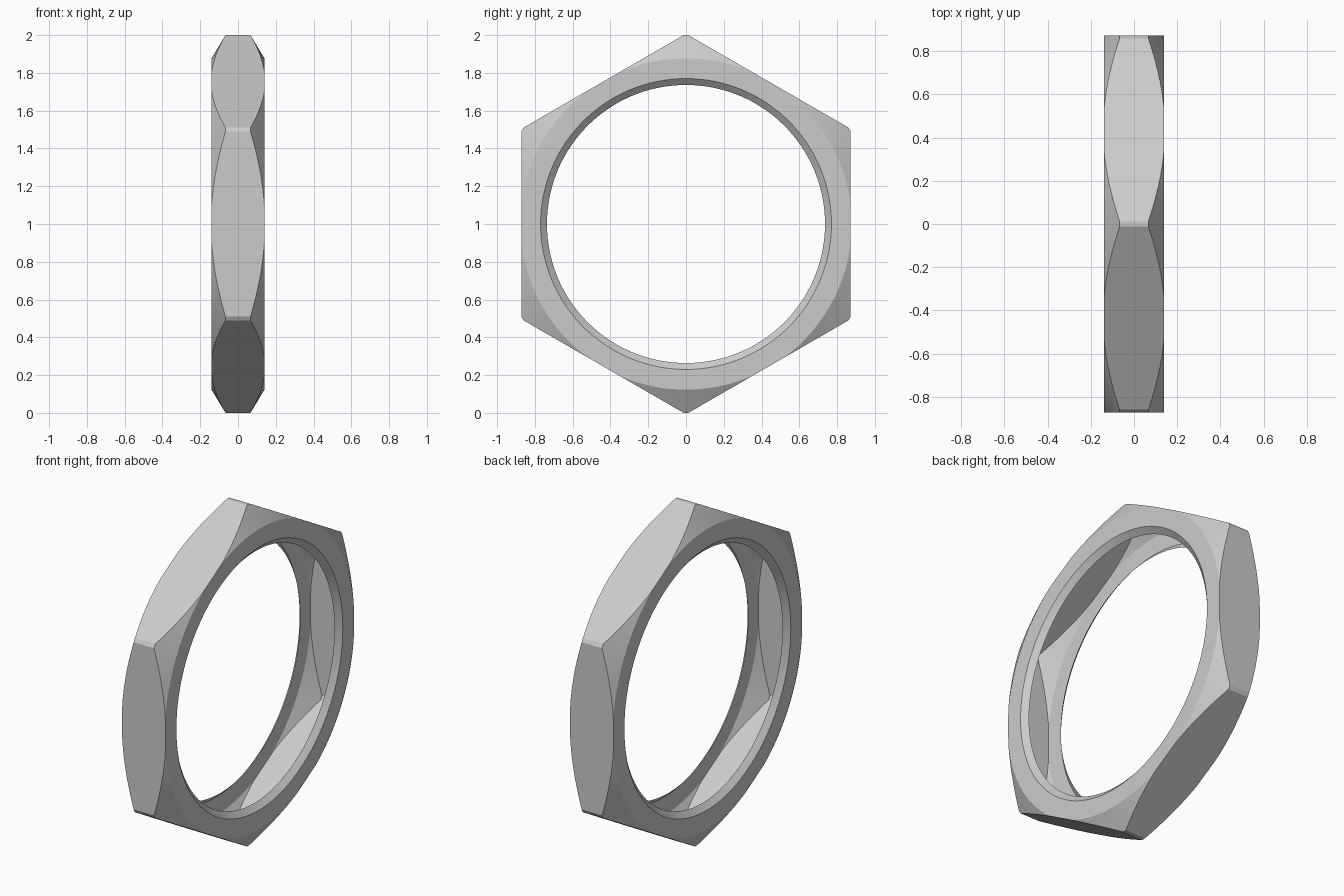
import bpy
import bmesh
from math import acos, cos, sin, radians

cube = bpy.data.objects.get("Cube")
if cube:
    bpy.data.objects.remove(cube, do_unlink=True)

HALF = 0.14          # half thickness along x
APOTHEM = 0.872      # centre to flat
CORNER = 1.0         # centre to trimmed corner
FACE_R = 0.877       # flat annulus outer radius
LIP_OUT, LIP_IN, LIP_DEPTH = 0.77, 0.736, 0.03
SLOPE = 0.6          # corner chamfer slope
STEPS = 28

steel = bpy.data.materials.new("steel grey")
steel.use_nodes = True
colour = (0.6, 0.6, 0.6, 1)
steel.diffuse_color = colour
steel.node_tree.nodes["Principled BSDF"].inputs["Base Color"].default_value = colour


def section(offset):
    """Open profile (x, radius) from the +x lip over the flat to the -x lip."""
    outer = min(CORNER, APOTHEM / cos(offset))
    rim = min(FACE_R, outer)
    half = [(HALF - LIP_DEPTH, LIP_IN), (HALF, LIP_OUT), (HALF, rim),
            (HALF - (outer - rim) * SLOPE, outer)]
    return half + [(-x, r) for x, r in reversed(half)]


# Sweep the section round the x axis, one flat at a time
bm = bmesh.new()
rings = []
reach = acos(APOTHEM / CORNER)
for side in range(6):
    for i in range(STEPS + 1):
        offset = reach * (2 * i / STEPS - 1)
        a = radians(60 * side) + offset
        rings.append([bm.verts.new((x, r * cos(a), r * sin(a) + 1))
                      for x, r in section(offset)])

for ring, following in zip(rings, rings[1:] + rings[:1]):
    for j in range(len(ring) - 1):
        bm.faces.new((ring[j], ring[j + 1], following[j + 1], following[j]))
bmesh.ops.remove_doubles(bm, verts=bm.verts, dist=0.0001)

mesh = bpy.data.meshes.new("hex_ring")
bm.to_mesh(mesh)
bm.free()
mesh.materials.append(steel)
nut = bpy.data.objects.new("hex_ring", mesh)
bpy.context.collection.objects.link(nut)

# Soft curves, crisp edges
bpy.ops.object.select_all(action='DESELECT')
nut.select_set(True)
bpy.context.view_layer.objects.active = nut
bpy.ops.object.shade_smooth_by_angle(angle=radians(20))
